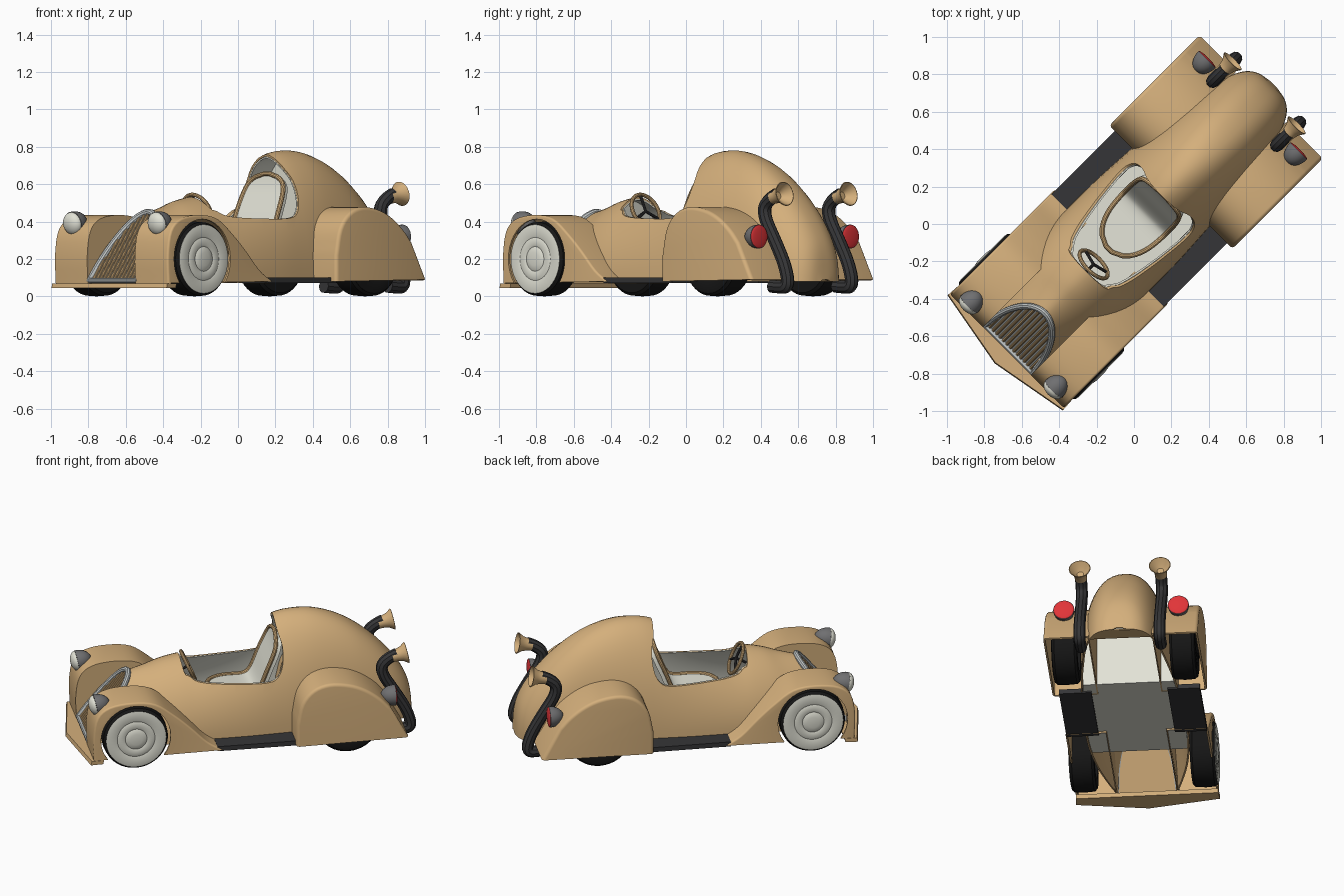
import bpy, bmesh, math
from mathutils import Vector, Matrix

if "Cube" in bpy.data.objects:
    bpy.data.objects.remove(bpy.data.objects["Cube"])


def material(name, c):
    m = bpy.data.materials.new(name)
    m.diffuse_color = (*c, 1)
    m.use_nodes = True
    m.node_tree.nodes["Principled BSDF"].inputs["Base Color"].default_value = m.diffuse_color
    return m


TAN = material("tan paint", (0.66, 0.43, 0.20))
CREAM = material("cream", (0.76, 0.76, 0.67))
TRIM = material("trim grey", (0.52, 0.55, 0.55))
SHELL = material("lamp grey", (0.16, 0.16, 0.165))
DARK = material("dark grey", (0.036, 0.036, 0.038))
BLACK = material("tyre black", (0.008, 0.008, 0.008))
RED = material("lamp red", (0.75, 0.035, 0.04))


# ---- helpers (the car is built facing -y, then turned at the end) ----
def finish(bm, name, mat):
    me = bpy.data.meshes.new(name)
    bm.to_mesh(me)
    bm.free()
    ob = bpy.data.objects.new(name, me)
    bpy.context.collection.objects.link(ob)
    me.materials.append(mat)
    return ob


def bake(ob):
    """Replace the object by its evaluated mesh."""
    bpy.context.view_layer.update()
    me = bpy.data.meshes.new_from_object(ob.evaluated_get(bpy.context.evaluated_depsgraph_get()))
    new = bpy.data.objects.new("part", me)
    bpy.context.collection.objects.link(new)
    name = ob.name
    bpy.data.objects.remove(ob)
    new.name = name
    return new


def both_sides(ob):
    base = ob.name
    me = ob.data.copy()
    me.transform(Matrix.Scale(-1, 4, (1, 0, 0)))
    me.flip_normals()
    bpy.context.collection.objects.link(bpy.data.objects.new("left_" + base, me))
    ob.name = "right_" + base


def solidify(ob, t):
    m = ob.modifiers.new("thick", 'SOLIDIFY')
    m.thickness, m.offset = t, -1


def cut(ob, cutter):
    m = ob.modifiers.new("cut", 'BOOLEAN')
    m.operation, m.solver, m.object = 'DIFFERENCE', 'EXACT', cutter
    return bake(ob)


def lathe(name, prof, loc, axis, mat, n=40):
    """Spin (radius, distance along axis) points round the axis."""
    bm = bmesh.new()
    rot = Vector((0, 0, 1)).rotation_difference(Vector(axis)).to_matrix()
    rings = [[bm.verts.new(Vector(loc) + rot @ Vector((r * math.cos(k * math.tau / n),
             r * math.sin(k * math.tau / n), d))) for k in range(n)] for r, d in prof]
    for a, b in zip(rings, rings[1:]):
        for k in range(n):
            bm.faces.new((a[k], a[(k + 1) % n], b[(k + 1) % n], b[k]))
    bmesh.ops.remove_doubles(bm, verts=bm.verts, dist=1e-5)
    bmesh.ops.recalc_face_normals(bm, faces=bm.faces)
    return finish(bm, name, mat)


def tube(name, paths, r, mat, cyclic=False, kind='POLY'):
    cu = bpy.data.curves.new(name, 'CURVE')
    cu.dimensions, cu.bevel_depth, cu.bevel_resolution, cu.use_fill_caps = '3D', r, 3, True
    for pts in paths:
        sp = cu.splines.new(kind)
        sp.points.add(len(pts) - 1)
        for p, c in zip(sp.points, pts):
            p.co = (*c, 1)
        sp.use_cyclic_u = cyclic
        sp.use_endpoint_u, sp.order_u, sp.resolution_u = True, 3, 8
    ob = bpy.data.objects.new(name, cu)
    bpy.context.collection.objects.link(ob)
    cu.materials.append(mat)
    return bake(ob)


def plate(name, pts, offset, mat):
    """Thin slab: a flat outline pushed along an offset vector."""
    bm = bmesh.new()
    f = bm.faces.new([bm.verts.new(p) for p in pts])
    new = bmesh.ops.extrude_face_region(bm, geom=[f])["geom"]
    bmesh.ops.translate(bm, vec=offset, verts=[v for v in new if isinstance(v, bmesh.types.BMVert)])
    bmesh.ops.recalc_face_normals(bm, faces=bm.faces)
    return finish(bm, name, mat)


def prism(name, prof, x0, x1, mat, bevel=0, open_bottom=None):
    """Extrude a (y, z) outline across x, optionally rounding the outer edge."""
    bm = bmesh.new()
    a, b = ([bm.verts.new((x, y, z)) for y, z in prof] for x in (x0, x1))
    n = len(prof)
    bm.faces.new(a)
    bm.faces.new(b)
    for i in range(n):
        bm.faces.new((a[i], a[(i + 1) % n], b[(i + 1) % n], b[i]))
    bmesh.ops.recalc_face_normals(bm, faces=bm.faces)
    if open_bottom:
        bmesh.ops.delete(bm, geom=[f for f in bm.faces if all(v.co.z < open_bottom for v in f.verts)],
                         context='FACES')
    if bevel:
        es = [e for e in bm.edges if all(v.co.x > x1 - 1e-4 for v in e.verts) and not e.is_boundary]
        bmesh.ops.bevel(bm, geom=es, offset=bevel, segments=4, profile=0.5, affect='EDGES')
    return finish(bm, name, mat)


def spline(pts, steps):
    """Catmull-Rom through tuples."""
    P = [Vector(p) for p in pts]
    P = [2 * P[0] - P[1]] + P + [2 * P[-1] - P[-2]]
    out = []
    for i in range(1, len(P) - 2):
        p0, p1, p2, p3 = P[i - 1:i + 3]
        for t in [k / steps for k in range(steps)]:
            out.append(0.5 * (2 * p1 + (p2 - p0) * t + (2 * p0 - 5 * p1 + 4 * p2 - p3) * t * t
                              + (3 * p1 - p0 - 3 * p2 + p3) * t ** 3))
    return out + [P[-2]]


def curve2(pts):
    return [(p.x, p.y) for p in spline(pts, 4)]


# ---- body shell: arches lofted from grille to tail (y, shear, half width, top) ----
ST = spline([(-.944, .74, .18, .45), (-.80, .6, .225, .48), (-.62, .35, .27, .51), (-.42, .1, .30, .53),
             (-.25, 0, .31, .55), (0, 0, .31, .64), (.2, 0, .30, .755), (.36, 0, .29, .78),
             (.5, 0, .275, .76), (.65, 0, .255, .695), (.8, 0, .232, .585), (.92, 0, .20, .46),
             (1.0, 0, .155, .345), (1.04, 0, .10, .24), (1.055, 0, .03, .09)], 4)


def loft(name, rows, zb, inset, mat, closed):
    bm, n, R = bmesh.new(), 28, []
    for y, s, w, top in rows:
        full = min(max((y - .2) / .5, 0), 1)  # sections get fuller towards the tail
        ring = []
        for k in range(n + 1):
            a = math.pi * k / n
            z, c = (top - inset - zb) * abs(math.sin(a)) ** (1 - .12 * full), math.cos(a)
            x = (w - inset) * math.copysign(abs(c) ** (1.14 - .3 * full), c)
            ring.append(bm.verts.new((x, y + s * z, zb + z)))
        R.append(ring)
    for a, b in zip(R, R[1:]):
        for k in range(n):
            bm.faces.new((a[k], b[k], b[k + 1], a[k + 1]))
        if closed:
            bm.faces.new((a[0], a[n], b[n], b[0]))
    if closed:
        bm.faces.new(R[0])
        bm.faces.new(R[-1])
        bmesh.ops.recalc_face_normals(bm, faces=bm.faces)
    return finish(bm, name, mat)


opening = prism("cockpit_cutter", curve2(
    [(-.37, .95), (-.36, .52), (-.32, .455), (-.24, .425), (0, .415), (.15, .42), (.205, .45), (.235, .52),
     (.24, .62), (.215, .72), (.19, .95)]), -.6, .6, TAN)
opening.hide_render = True
body = loft("body_shell", ST, .08, 0, TAN, False)
solidify(body, .01)
cut(body, opening)
# cream tub lining the cockpit and canopy
tub = loft("cockpit_lining", [(r[0], 0, r[2], r[3]) for r in ST if -.43 < r[0] < .42], .082, .0125, CREAM, True)
solidify(tub, .008)
cut(tub, opening)
bpy.data.objects.remove(opening)
plate("tail_pan", [(-.185, .94, .082), (.185, .94, .082), (.145, 1.0, .082), (.09, 1.035, .082),
                   (-.09, 1.035, .082), (-.145, 1.0, .082)], (0, 0, .008), TAN)


# ---- grille: frame, bars and backing ----
def on_grille(x, z, out=0):
    return (x, -.944 + .74 * (z - .08) - out, z)


arch = [(.178 * math.cos(a), .085 + .365 * math.sin(a)) for a in [math.pi * k / 32 for k in range(33)]]
tube("grille_frame", [[on_grille(x, z, .004) for x, z in arch]], .018, TRIM, True)
tube("grille_bars", [[on_grille(x, .08), on_grille(x, .08 + .365 * math.sqrt(1 - (x / .178) ** 2))]
                     for x in [.026 * k for k in range(-6, 7)]], .0085, TAN)
plate("grille_mesh", [on_grille(x, z, -.003) for x, z in arch], (0, .004, 0), TRIM)
plate("grille_backing", [on_grille(x, z, -.008) for x, z in arch], (0, .006, 0), TAN)

# ---- front lip ----
plate("front_lip", [(-.435, -.975, .045), (0, -1.054, .045), (.435, -.975, .045), (.43, -.90, .045),
                    (-.43, -.90, .045)], (0, .006, .025), TAN)

# ---- fenders ----
WY, WZ, WR = -.70, .20, .20
front = prism("front_fender", curve2([(-.955, .07), (-.96, .22), (-.935, .35), (-.86, .415), (-.72, .435),
              (-.58, .415), (-.46, .33), (-.36, .24), (-.26, .14), (-.165, .08)]), .18, .43, TAN, .012, .085)
solidify(front, .012)
hole = lathe("wheel_cutter", [(0, 0), (.213, 0), (.213, .3), (0, .3)], (.38, WY, WZ), (1, 0, 0), TAN)
hole.hide_render = True
front = cut(front, hole)
bpy.data.objects.remove(hole)
both_sides(front)

rear = prism("rear_fender", [(.278, .08)] + curve2([(.278, .22), (.31, .36), (.38, .445), (.48, .478),
             (.6, .465), (.70, .425), (.79, .36), (.855, .29)]) + [(.962, .09)], .19, .466, TAN, .02, .0951)
solidify(rear, .012)
both_sides(bake(rear))

# ---- running boards ----
both_sides(prism("running_board", [(-.2, .072), (.32, .072), (.32, .102), (-.2, .102)], .23, .425, DARK))

# ---- wheels ----
for label, y, x, hub in (("front", WY, .44, CREAM), ("rear", .60, .43, BLACK)):
    both_sides(lathe(label + "_tyre", [(.12, -.15), (.18, -.15), (.196, -.135), (WR, -.07), (.197, -.015),
                     (.184, 0), (.178, -.01), (.12, -.02), (.12, -.15)], (x, y, WZ), (1, 0, 0), BLACK))
    both_sides(lathe(label + "_wheel_disc", [(0, -.11), (.12, -.11), (.178, -.02), (.184, .001), (.165, .005),
                     (.125, .003), (.115, 0), (.105, .004), (.075, .005), (.066, .001), (.056, .006),
                     (.035, .010), (0, .011)], (x, y, WZ), (1, 0, 0), hub))

# ---- lamps: dome shell behind a lens ----
for label, x, y, z, d, tilt, bulge, lens in (("head", .32, -.925, .39, -1, -.2, .04, CREAM),
                                             ("tail", .346, .895, .32, 1, 0, .01, RED)):
    arc = [math.pi / 2 * k / 8 for k in range(9)]
    both_sides(lathe(label + "lamp_shell", [(0, .003), (.064, .003)] +
                     [(.064 * math.cos(a), -.085 * math.sin(a)) for a in arc], (x, y, z), (0, d, tilt), SHELL, 28))
    both_sides(lathe(label + "lamp_lens", [(.062 * math.cos(a), .004 + bulge * math.sin(a)) for a in arc],
                     (x, y, z), (0, d, tilt), lens, 28))

# ---- exhausts ----
X = .242
both_sides(tube("exhaust_pipe", [[(X, .89, .055), (X, .94, .05), (X, 1.02, .05), (X, .995, .16), (X, .92, .29),
           (X, .83, .43), (X, .845, .51), (X, .93, .545)]], .036, DARK, kind='NURBS'))
both_sides(lathe("exhaust_horn", [(.036, 0), (.038, .03), (.046, .06), (.066, .09), (.062, .092), (.04, .06),
           (.02, .04), (0, .04)], (X, .90, .53), (0, .97, .2), TAN, 28))

# ---- seat: folded rounded sheet with piping ----
FOLD = spline([(-.19, .32), (-.06, .31), (.05, .305), (.10, .34), (.15, .46), (.20, .58), (.22, .655)], 5)
M = len(FOLD) - 1


def seat_w(i):
    return .158 * max(1 - abs(2 * i / M - 1) ** 4, 0.02) ** .5


bm = bmesh.new()
rows = [[bm.verts.new((seat_w(i) * t / 4, p.x, p.y)) for t in range(-4, 5)] for i, p in enumerate(FOLD)]
for a, b in zip(rows, rows[1:]):
    for k in range(8):
        bm.faces.new((a[k], a[k + 1], b[k + 1], b[k]))
seat = finish(bm, "seat", CREAM)
solidify(seat, .035)
bake(seat)
rim = [(seat_w(i), p.x, p.y) for i, p in enumerate(FOLD)]
tube("seat_piping", [rim + [(-x, y, z) for x, y, z in reversed(rim)]], .013, TAN, True)

# ---- steering wheel ----
C, U = Vector((0, -.305, .455)), Vector((0, -.42, .907))


def on_wheel(a, r):
    return C + Vector((1, 0, 0)) * r * math.cos(a) + U * r * math.sin(a)


tube("steering_rim", [[on_wheel(math.tau * k / 36, .098) for k in range(36)]], .011, TAN, True)
tube("steering_spokes", [[C, on_wheel(a, .095)] for a in (math.pi / 2, math.radians(210), math.radians(330))]
     + [[C, C + Vector((0, -.11, -.06))]], .008, DARK)

# ---- turn the whole car to its diagonal stance and smooth it ----
turn = Matrix.Rotation(math.radians(-45), 4, 'Z')
bpy.ops.object.select_all(action='DESELECT')
for ob in bpy.data.objects:
    ob.data.transform(turn)
    ob.select_set(True)
    bpy.context.view_layer.objects.active = ob
bpy.ops.object.shade_smooth_by_angle(angle=math.radians(35))
